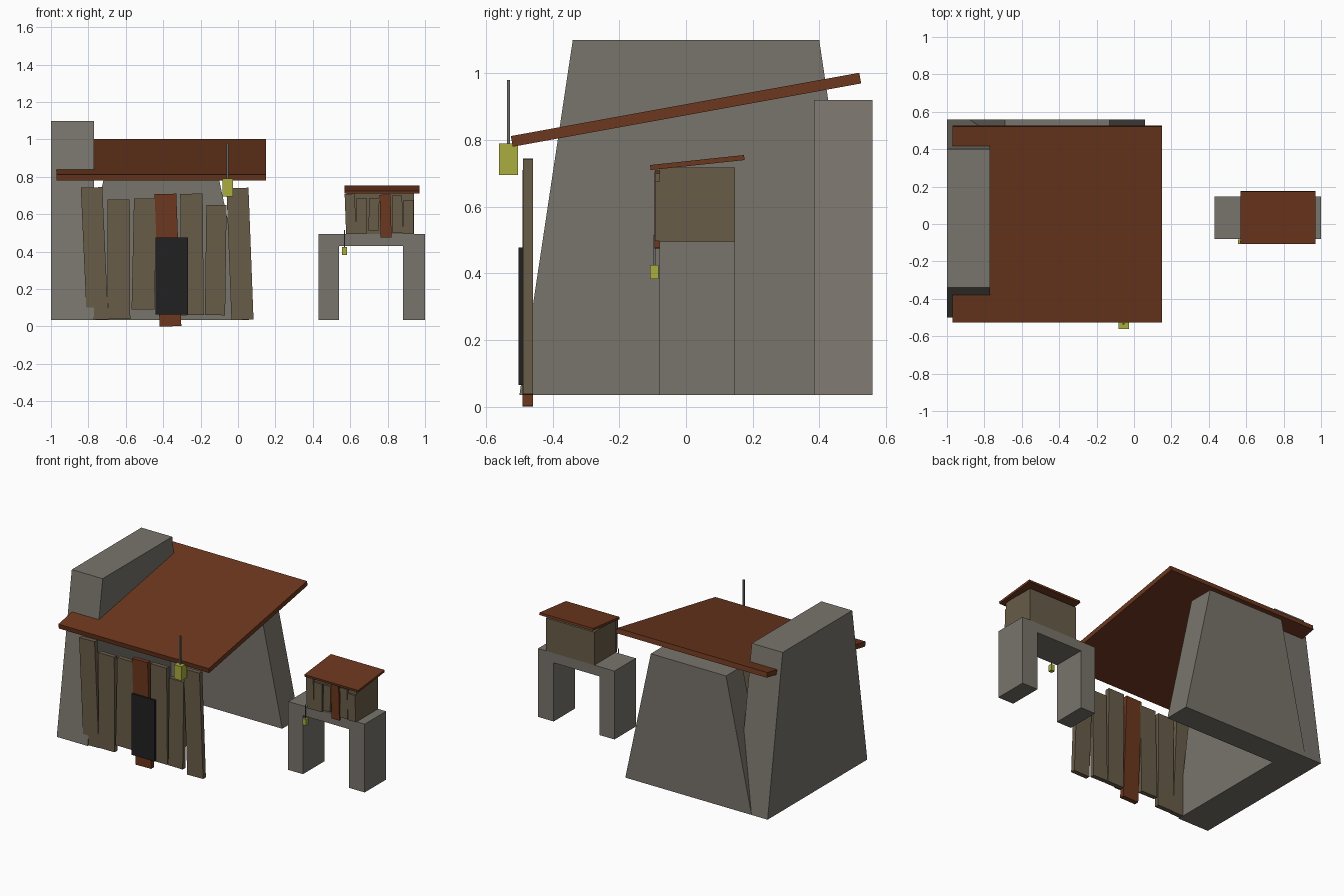
import bpy
import bmesh

cube = bpy.data.objects.get("Cube")
if cube:
    bpy.data.objects.remove(cube, do_unlink=True)


def material(name, color):
    m = bpy.data.materials.new(name)
    m.use_nodes = True
    m.diffuse_color = (*color, 1)
    m.node_tree.nodes["Principled BSDF"].inputs["Base Color"].default_value = (*color, 1)
    return m


STONE = material("grey stone", (0.19, 0.175, 0.15))
RUST = material("red brown wood", (0.15, 0.038, 0.013))
WOOD = material("weathered wood", (0.14, 0.107, 0.066))
BLACK = material("black door", (0.015, 0.015, 0.015))
GLOW = material("yellow green lantern", (0.4, 0.42, 0.05))
METAL = material("dark metal", (0.14, 0.15, 0.14))


def prism(name, profile, axis, lo, hi, mat):
    """Extrude a closed profile along axis x (profile is y,z) or y (profile is x,z)."""
    bm = bmesh.new()

    def place(p, d):
        return (d, p[0], p[1]) if axis == "x" else (p[0], d, p[1])

    a = [bm.verts.new(place(p, lo)) for p in profile]
    b = [bm.verts.new(place(p, hi)) for p in profile]
    bm.faces.new(a)
    bm.faces.new(b)
    n = len(profile)
    for i in range(n):
        j = (i + 1) % n
        bm.faces.new((a[i], a[j], b[j], b[i]))
    bmesh.ops.recalc_face_normals(bm, faces=bm.faces)
    mesh = bpy.data.meshes.new(name)
    bm.to_mesh(mesh)
    bm.free()
    mesh.materials.append(mat)
    obj = bpy.data.objects.new(name, mesh)
    bpy.context.collection.objects.link(obj)
    return obj


def box(name, x, y, z, mat):
    rect = [(x[0], z[0]), (x[1], z[0]), (x[1], z[1]), (x[0], z[1])]
    return prism(name, rect, "y", y[0], y[1], mat)


def planks(name, rows, red, front, back):
    """Each row: top centre x, bottom centre x, width, top z, bottom z."""
    for i, (xt, xb, w, zt, zb) in enumerate(rows):
        h = w / 2
        skew = (xt - xb) / (zt - zb) * h
        profile = [(xb - h, zb + skew), (xb + h, zb), (xt + h, zt - skew), (xt - h, zt)]
        if skew < 0:
            profile = [(xb - h, zb), (xb + h, zb - skew), (xt + h, zt), (xt - h, zt + skew)]
        is_red = i == red
        prism(f"{name}_{i + 1}", profile, "y", front - 0.001 * is_red, back,
              RUST if is_red else WOOD)


def lantern(name, x, y, half, z0, z1, rod_top, rod):
    box(name, (x - half, x + half), (y - half, y + half), (z0, z1), GLOW)
    box(name + "_rod", (x - rod, x + rod), (y - rod, y + rod), (z1, rod_top), METAL)


# Large hut: sloped stone walls
prism("side_wall", [(-0.5, 0.035), (0.56, 0.035), (0.4, 1.1), (-0.34, 1.1)],
      "x", -1, -0.77, STONE)
prism("back_wall", [(-0.88, 0.035), (0.06, 0.035), (-0.13, 0.92), (-0.69, 0.92)],
      "y", 0.385, 0.56, STONE)

# Large hut: slanted roof
prism("hut_roof", [(-0.52, 0.78), (0.526, 0.97), (0.52, 1.002), (-0.526, 0.812)],
      "x", -0.97, 0.15, RUST)

# Large hut: crooked plank front and door
planks("hut_plank", [
    (-0.783, -0.751, 0.115, 0.745, 0.035),
    (-0.639, -0.636, 0.12, 0.68, 0.04),
    (-0.495, -0.508, 0.122, 0.685, 0.09),
    (-0.388, -0.361, 0.116, 0.71, 0),
    (-0.249, -0.243, 0.12, 0.71, 0.06),
    (-0.115, -0.123, 0.108, 0.65, 0.06),
    (-0.003, 0.024, 0.118, 0.742, 0.035),
], 3, -0.49, -0.46)
box("door", (-0.44, -0.268), (-0.503, -0.488), (0.065, 0.477), BLACK)
lantern("hut_lantern", -0.056, -0.533, 0.028, 0.695, 0.79, 0.98, 0.005)

# Small shrine: stone arch
arch = [(0.43, 0.035), (0.54, 0.035), (0.54, 0.43), (0.883, 0.43),
        (0.883, 0.035), (1, 0.035), (1, 0.495), (0.43, 0.495)]
prism("stone_arch", arch, "y", -0.08, 0.147, STONE)

# Small shrine: cabin, roof and planks
box("shrine_cabin", (0.58, 0.94), (-0.08, 0.147), (0.495, 0.717), WOOD)
prism("shrine_roof", [(-0.106, 0.71), (0.176, 0.74), (0.174, 0.755), (-0.108, 0.725)],
      "x", 0.57, 0.97, RUST)
planks("shrine_plank", [
    (0.597, 0.605, 0.054, 0.71, 0.495),
    (0.66, 0.66, 0.06, 0.685, 0.497),
    (0.729, 0.724, 0.054, 0.687, 0.513),
    (0.786, 0.792, 0.058, 0.705, 0.475),
    (0.85, 0.854, 0.055, 0.7, 0.5),
    (0.91, 0.911, 0.056, 0.675, 0.497),
], 3, -0.093, -0.08)
lantern("shrine_lantern", 0.569, -0.095, 0.013, 0.383, 0.425, 0.515, 0.003)
